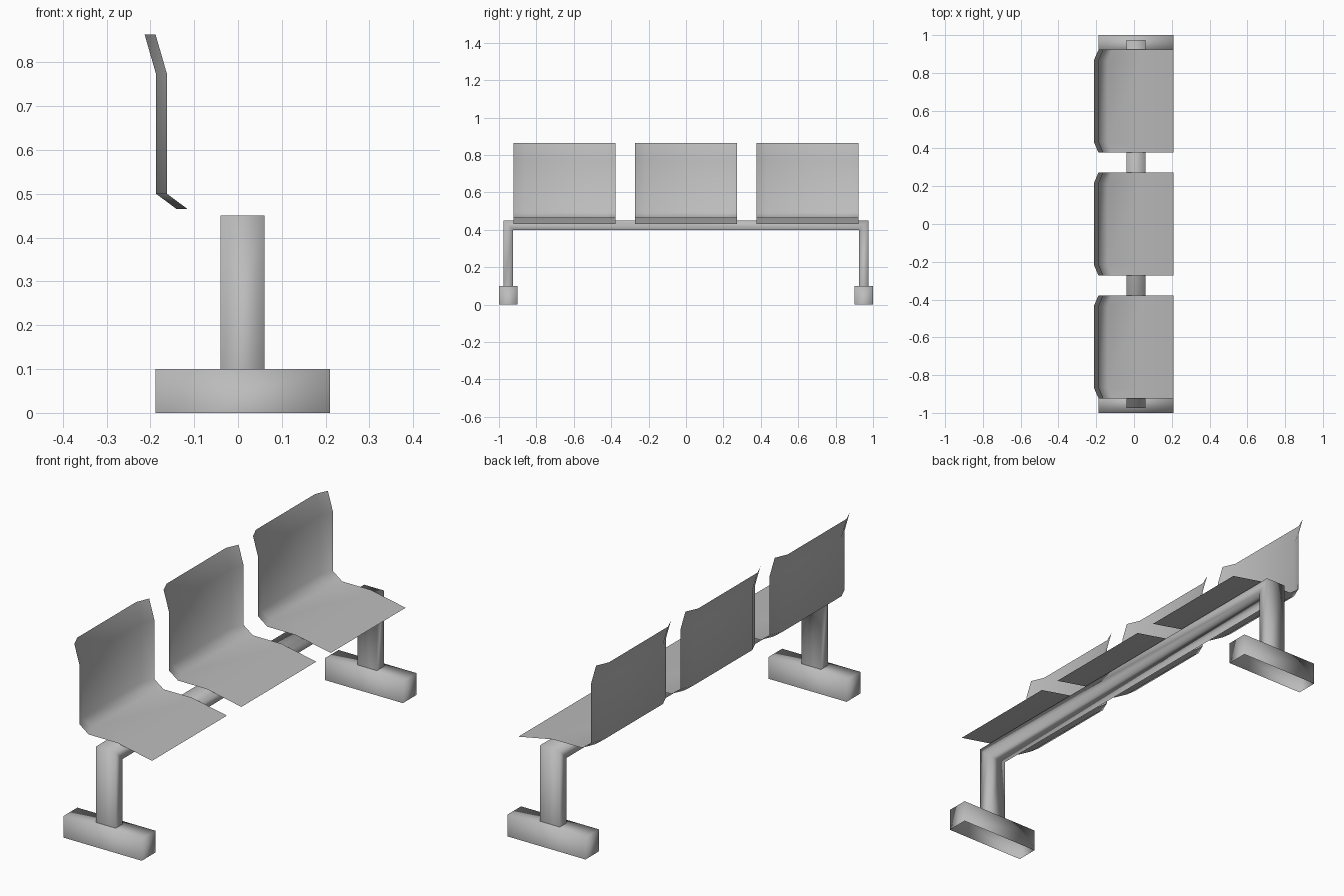
import bpy, bmesh

if "Cube" in bpy.data.objects:
    bpy.data.objects.remove(bpy.data.objects["Cube"], do_unlink=True)

grey = bpy.data.materials.new("plain_grey")
grey.use_nodes = True
grey.diffuse_color = (0.5, 0.5, 0.5, 1)
grey.node_tree.nodes["Principled BSDF"].inputs["Base Color"].default_value = (0.5, 0.5, 0.5, 1)


def finish(name, bm):
    """Turn a bmesh into a smooth-shaded grey object."""
    mesh = bpy.data.meshes.new(name)
    bm.to_mesh(mesh)
    bm.free()
    mesh.materials.append(grey)
    mesh.shade_smooth()
    obj = bpy.data.objects.new(name, mesh)
    bpy.context.collection.objects.link(obj)
    return obj


def loft(bm, rows, closed=False):
    """Skin neighbouring rows of points with quads."""
    rings = [[bm.verts.new(p) for p in row] for row in rows]
    for a, b in zip(rings, rings[1:]):
        count = len(a)
        for i in range(count if closed else count - 1):
            j = (i + 1) % count
            bm.faces.new((a[i], a[j], b[j], b[i]))
    return rings


# Seat shells: thin sheets whose side strips wrap forward around the back
SEAT_PROFILE = [  # x, z, forward offset of the side edges
    (-0.213, 0.863, 0.025), (-0.187, 0.773, 0.025), (-0.187, 0.5, 0.025),
    (-0.14, 0.465, 0.025), (0.03, 0.465, 0), (0.208, 0.43, 0),
]
HALF, INNER = 0.2725, 0.215


def seat(name, y):
    bm = bmesh.new()
    rows = [[(x + wrap, y - HALF, z), (x, y - INNER, z),
             (x, y + INNER, z), (x + wrap, y + HALF, z)]
            for x, z, wrap in SEAT_PROFILE]
    loft(bm, rows)
    bmesh.ops.reverse_faces(bm, faces=bm.faces)
    bmesh.ops.recalc_face_normals(bm, faces=bm.faces)
    if sum(f.normal.z for f in bm.faces) < 0:
        bmesh.ops.reverse_faces(bm, faces=bm.faces)
    finish(name, bm)


for label, y in (("right", -0.65), ("middle", 0), ("left", 0.65)):
    seat(label + "_seat", y)

# Frame: one flat bar bent into two legs and a mitred cross beam
X0, X1 = -0.04, 0.06
outer = [(-0.975, 0.1), (-0.975, 0.45), (0.975, 0.45), (0.975, 0.1)]
inner = [(-0.925, 0.1), (-0.925, 0.4), (0.925, 0.4), (0.925, 0.1)]
bm = bmesh.new()
loft(bm, [[(X0, *o), (X1, *o), (X1, *i), (X0, *i)]
          for o, i in zip(outer, inner)], closed=True)
bmesh.ops.recalc_face_normals(bm, faces=bm.faces)
finish("bent_frame", bm)

# Feet: hollow blocks, open underneath
for label, y in (("front", -0.95), ("back", 0.95)):
    bm = bmesh.new()
    rings = loft(bm, [[(x, y + dy, z) for x, dy in
                       ((-0.188, -0.05), (0.21, -0.05), (0.21, 0.05), (-0.188, 0.05))]
                      for z in (0, 0.1)], closed=True)
    bm.faces.new(rings[1])
    bmesh.ops.recalc_face_normals(bm, faces=bm.faces)
    finish(label + "_foot", bm)
